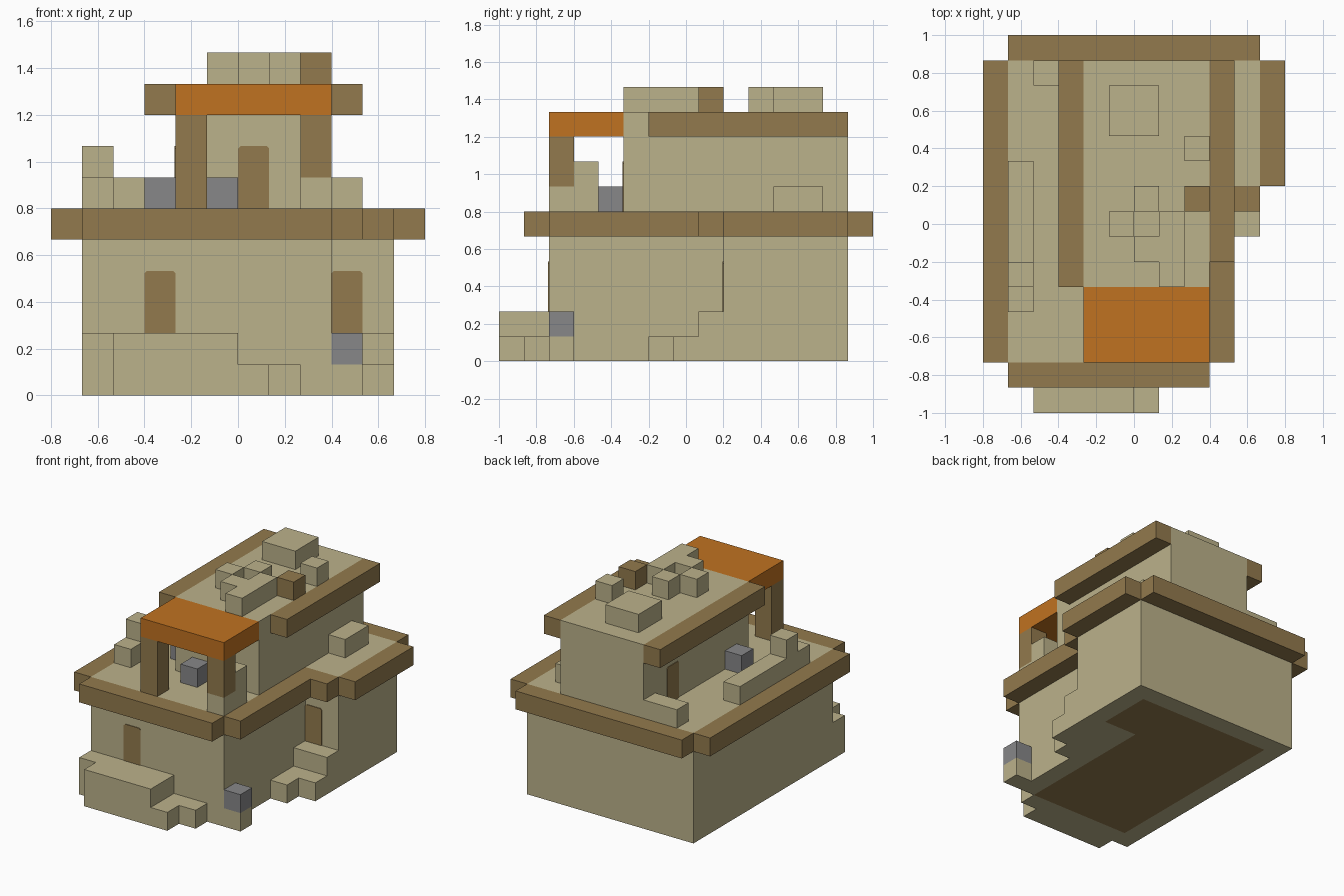
import bpy, bmesh
from mathutils import Vector

U = 2 / 15                       # size of one block
ORIGIN = Vector((-0.8, -1.0, 0.0))

if "Cube" in bpy.data.objects:
    bpy.data.objects.remove(bpy.data.objects["Cube"], do_unlink=True)


def material(name, rgb):
    m = bpy.data.materials.new(name)
    m.use_nodes = True
    m.diffuse_color = (*rgb, 1)
    m.node_tree.nodes["Principled BSDF"].inputs["Base Color"].default_value = (*rgb, 1)
    return m


sandstone = material("sandstone", (0.50, 0.445, 0.256))
wood = material("wood", (0.29, 0.195, 0.075))
orange = material("orange_cloth", (0.527, 0.168, 0.015))
grey = material("grey_stone", (0.245, 0.245, 0.25))


def world(x, y, z):
    return ORIGIN + Vector((x, y, z)) * U


def finish(name, bm, *mats):
    bmesh.ops.recalc_face_normals(bm, faces=bm.faces)
    mesh = bpy.data.meshes.new(name)
    bm.to_mesh(mesh)
    bm.free()
    for m in mats:
        mesh.materials.append(m)
    obj = bpy.data.objects.new(name, mesh)
    bpy.context.collection.objects.link(obj)
    return obj


def add_box(bm, x0, x1, y0, y1, z0, z1):
    lo, hi = world(x0, y0, z0), world(x1, y1, z1)
    for v in bmesh.ops.create_cube(bm, size=1)["verts"]:
        v.co = [a + (c + 0.5) * (b - a) for a, b, c in zip(lo, hi, v.co)]


def blocks(name, mat, *boxes):
    bm = bmesh.new()
    for b in boxes:
        add_box(bm, *b)
    return finish(name, bm, mat)


def door(name, corner, along, out):
    """Thin door leaf, one block wide and two high, with clipped top corners."""
    bm = bmesh.new()
    outline = [(0, 0), (1, 0), (1, 1.92), (0.92, 2), (0.08, 2), (0, 1.92)]
    base, along, out = world(*corner), Vector(along), Vector(out)
    face = bm.faces.new([bm.verts.new(base + (along * a + Vector((0, 0, b))) * U)
                         for a, b in outline])
    ext = bmesh.ops.extrude_face_region(bm, geom=[face])["geom"]
    for v in ext:
        if isinstance(v, bmesh.types.BMVert):
            v.co += out * 0.005
    return finish(name, bm, wood)


# Lower storey, with a wooden floor showing on its underside
bm = bmesh.new()
add_box(bm, 1, 9, 2, 9, 0, 6)
add_box(bm, 1, 11, 9, 14, 0, 6)
cuts = [((x, 0, 0), (1, 0, 0)) for x in (2, 8, 10)]
cuts += [((0, y, 0), (0, 1, 0)) for y in (10, 13)]
for point, normal in cuts:
    bmesh.ops.bisect_plane(bm, geom=bm.verts[:] + bm.edges[:] + bm.faces[:],
                           plane_co=world(*point), plane_no=normal)
for f in bm.faces:
    c = (f.calc_center_median() - ORIGIN) / U
    inside = 2 < c.x < 8 and c.y < 13 or 2 < c.x < 10 and 10 < c.y < 13
    f.material_index = int(c.z < 0.01 and inside)
finish("lower_storey", bm, sandstone, wood)

# Ground level steps
blocks("front_steps", sandstone, (1, 6, 1, 2, 0, 2), (2, 6, 0, 1, 0, 2),
       (6, 7, 0, 2, 0, 1), (7, 8, 1, 2, 0, 1))
blocks("side_steps", sandstone, (9, 11, 8, 9, 0, 2), (9, 11, 7, 8, 0, 1),
       (9, 10, 6, 7, 0, 1))
blocks("corner_pedestal", sandstone, (9, 10, 2, 3, 0, 1))
blocks("corner_stone", grey, (9, 10, 2, 3, 1, 2))

# Wooden ledge around the terrace
blocks("terrace_ledge", wood, (0, 1, 2, 14, 5, 6), (1, 9, 1, 2, 5, 6),
       (1, 11, 14, 15, 5, 6), (11, 12, 9, 14, 5, 6),
       (9, 11, 8, 9, 5, 6), (9, 10, 2, 8, 5, 6))

# Upper storey and roof edges
blocks("upper_storey", sandstone, (4, 9, 5, 14, 6, 10))
blocks("roof_edges", wood, (3, 4, 5, 14, 9, 10), (9, 10, 6, 14, 9, 10))

# Canopy on two posts
blocks("canopy", orange, (4, 9, 2, 5, 9, 10))
blocks("canopy_posts", wood, (4, 5, 2, 3, 6, 9), (8, 9, 2, 3, 7, 9))
blocks("post_base", sandstone, (8, 9, 2, 3, 6, 7), (8, 9, 3, 4, 6, 8))

# Terrace furniture
blocks("terrace_parapet", sandstone, (1, 2, 4, 10, 6, 7), (1, 2, 5, 6, 7, 8))
blocks("rear_bench", sandstone, (2, 4, 13, 14, 6, 7))
blocks("side_bench", sandstone, (9, 10, 11, 13, 6, 7))
blocks("terrace_stones", grey, (3, 4, 6, 7, 6, 7), (5, 6, 4, 5, 6, 7))

# Roof furniture
blocks("roof_table", sandstone, (5, 7, 11, 13, 10, 11))
blocks("roof_stool", sandstone, (8, 9, 10, 11, 10, 11))
blocks("roof_crate", wood, (8, 9, 8, 9, 10, 11))
blocks("roof_hearth", sandstone, (5, 6, 7, 8, 10, 11), (6, 7, 8, 9, 10, 11),
       (6, 7, 6, 7, 10, 11), (7, 8, 5, 8, 10, 11))

# Doors
door("front_door", (3, 2, 2), (1, 0, 0), (0, -1, 0))
door("side_door", (9, 9, 2), (1, 0, 0), (0, -1, 0))
door("terrace_front_door", (6, 5, 6), (1, 0, 0), (0, -1, 0))
door("terrace_side_door", (4, 11, 6), (0, 1, 0), (-1, 0, 0))
